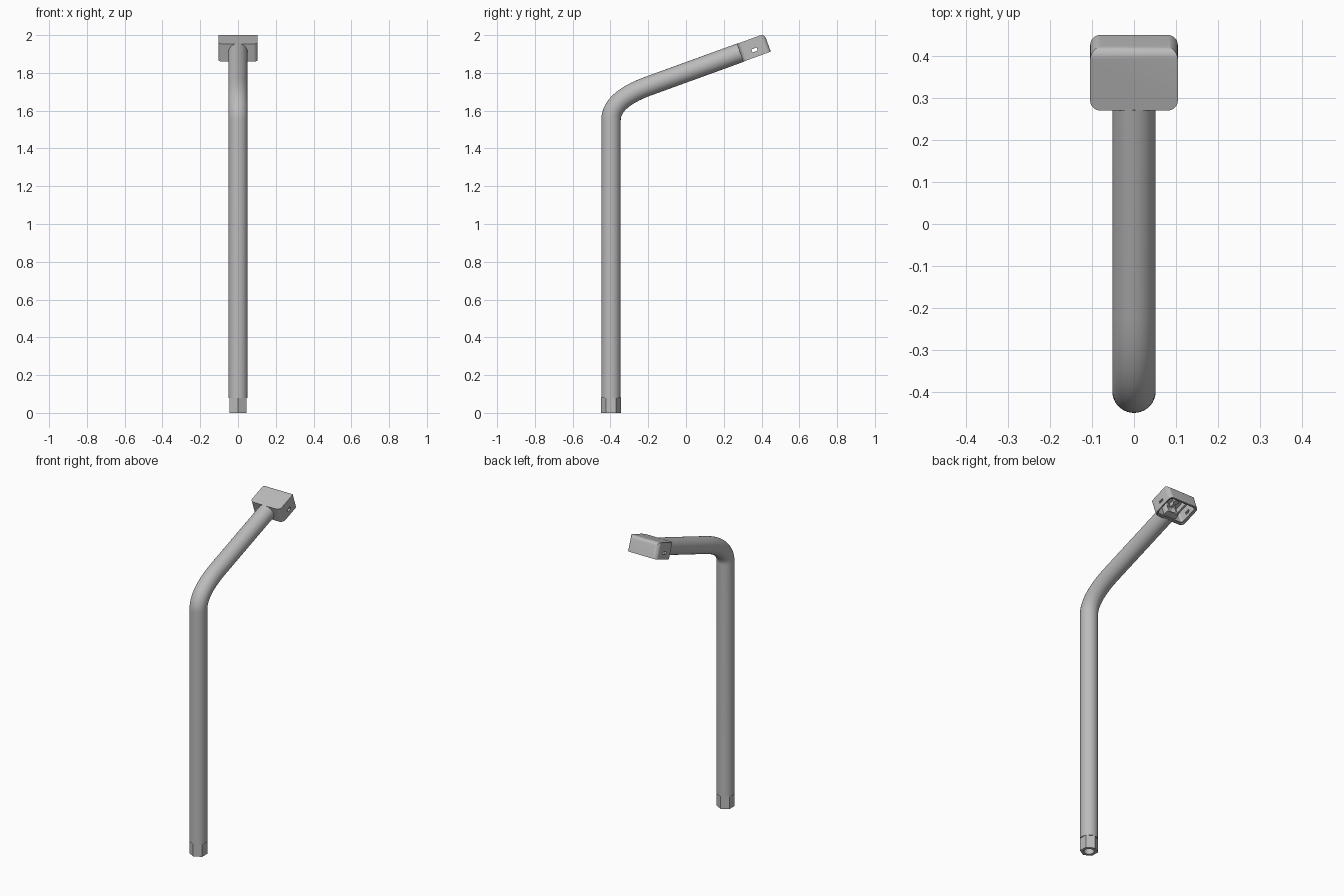
import bpy, bmesh, math
from mathutils import Matrix, Vector

cube = bpy.data.objects.get("Cube")
if cube:
    bpy.data.objects.remove(cube, do_unlink=True)

grey = bpy.data.materials.new("plain_grey")
grey.use_nodes = True
grey.diffuse_color = (0.5, 0.5, 0.5, 1)
grey.node_tree.nodes["Principled BSDF"].inputs["Base Color"].default_value = (0.5, 0.5, 0.5, 1)

TILT = math.radians(20)
POLE_Y, RADIUS, BORE = -0.397, 0.0515, 0.029
HEAD = Matrix.Translation((0, 0.359, 1.933)) @ Matrix.Rotation(TILT, 4, 'X')


def make(name, bm, matrix=Matrix()):
    mesh = bpy.data.meshes.new(name)
    bmesh.ops.recalc_face_normals(bm, faces=bm.faces)
    bm.to_mesh(mesh)
    bm.free()
    mesh.materials.append(grey)
    ob = bpy.data.objects.new(name, mesh)
    bpy.context.collection.objects.link(ob)
    ob.matrix_world = matrix
    return ob


def box(name, lo, hi, radius=0, axis=2, matrix=HEAD):
    """Box between two corners, with the edges along one axis rounded."""
    lo, hi = Vector(lo), Vector(hi)
    bm = bmesh.new()
    bmesh.ops.create_cube(bm, size=1)
    for v in bm.verts:
        v.co = (lo + hi) / 2 + v.co * (hi - lo)
    if radius:
        edges = [e for e in bm.edges
                 if abs((e.verts[0].co - e.verts[1].co).normalized()[axis]) > 0.9]
        bmesh.ops.bevel(bm, geom=edges, offset=radius, segments=8, profile=0.5,
                        affect='EDGES')
    return make(name, bm, matrix)


def prism(name, sides, radius, depth, matrix):
    bm = bmesh.new()
    bmesh.ops.create_cone(bm, cap_ends=True, segments=sides,
                          radius1=radius, radius2=radius, depth=depth)
    return make(name, bm, matrix)


def boolean(ob, cutter, operation='DIFFERENCE'):
    mod = ob.modifiers.new("cut", 'BOOLEAN')
    mod.object, mod.operation, mod.solver = cutter, operation, 'EXACT'
    bake(ob)
    bpy.data.objects.remove(cutter, do_unlink=True)


def bake(ob):
    bpy.context.view_layer.update()
    result = bpy.data.meshes.new_from_object(
        ob.evaluated_get(bpy.context.evaluated_depsgraph_get()))
    ob.modifiers.clear()
    ob.data = result


def smooth(ob):
    bpy.ops.object.select_all(action='DESELECT')
    ob.select_set(True)
    bpy.context.view_layer.objects.active = ob
    bpy.ops.object.shade_smooth_by_angle(angle=math.radians(30))


# Bent tube: upright, quadratic bend, sloping arm
start, corner, end = (Vector((0, POLE_Y, 1.55)), Vector((0, POLE_Y, 1.658)),
                      Vector((0, -0.2, 1.73)))
path = [Vector((0, POLE_Y, 0.08))]
STEPS = 24
for i in range(STEPS + 1):
    t = i / STEPS
    path.append(start * (1 - t) ** 2 + corner * 2 * t * (1 - t) + end * t * t)
path.append(HEAD @ Vector((0, -0.076, 0)))

SIDES = 40
bm = bmesh.new()
rings = []
for i, p in enumerate(path):
    a = path[max(i - 1, 0)]
    b = path[min(i + 1, len(path) - 1)]
    if i == 1:
        b = p
    tangent = (b - a).normalized()
    across = Vector((1, 0, 0))
    up = tangent.cross(across)
    angles = [2 * math.pi * k / SIDES for k in range(SIDES)]
    rings.append([bm.verts.new(p + RADIUS * (across * math.cos(n) + up * math.sin(n)))
                  for n in angles])
for r, s in zip(rings, rings[1:]):
    for k in range(SIDES):
        j = (k + 1) % SIDES
        bm.faces.new((r[k], r[j], s[j], s[k]))
tube = make("bent_tube", bm)
wall = tube.modifiers.new("wall", 'SOLIDIFY')
wall.thickness, wall.offset = RADIUS - BORE, -1
bake(tube)
smooth(tube)

# Hexagonal foot with a round bore
foot = prism("hex_foot", 6, 0.052, 0.082, Matrix.Translation((0, POLE_Y, 0.041)))
boolean(foot, prism("foot_bore", SIDES, BORE, 0.2, Matrix.Translation((0, POLE_Y, 0.041))))
smooth(foot)

# Head housing: rounded plan with a rounded rear top edge
head = box("head_housing", (-0.104, -0.0775, -0.05), (0.104, 0.0775, 0.05), 0.025)
boolean(head, box("rear_round", (-0.3, -0.3, -0.3), (0.3, 0.0775, 0.05), 0.024, axis=0),
        'INTERSECT')
# Open underside, rim step, side slots and arm bore
boolean(head, box("cavity", (-0.09, -0.0625, -0.1), (0.09, 0.0625, 0.036), 0.014))
boolean(head, box("rim_step", (-0.097, -0.0695, -0.1), (0.097, 0.0695, -0.043), 0.018))
boolean(head, box("side_slots", (-0.2, -0.015, -0.021), (0.2, 0.015, -0.004)))
boolean(head, prism("arm_bore", SIDES, BORE, 0.06,
                    HEAD @ Matrix.Translation((0, -0.0775, 0))
                    @ Matrix.Rotation(math.pi / 2, 4, 'X')))
smooth(head)

# Arm socket inside the housing
socket = box("arm_socket", (-0.042, -0.064, -0.036), (0.042, -0.028, 0.038), 0.008)
boolean(socket, prism("socket_bore", SIDES, BORE, 0.2,
                      HEAD @ Matrix.Rotation(math.pi / 2, 4, 'X')))
smooth(socket)

# Ribs and a boss under the top panel
box("centre_rib", (-0.006, -0.03, 0.01), (0.006, 0.064, 0.038))
for side, name in ((-1, "right"), (1, "left")):
    x = side * 0.062
    box(name + "_rib", (x - 0.006, -0.064, 0.005), (x + 0.006, 0.064, 0.038))
smooth(prism("centre_boss", 24, 0.016, 0.03, HEAD @ Matrix.Translation((0, 0.018, 0.022))))
